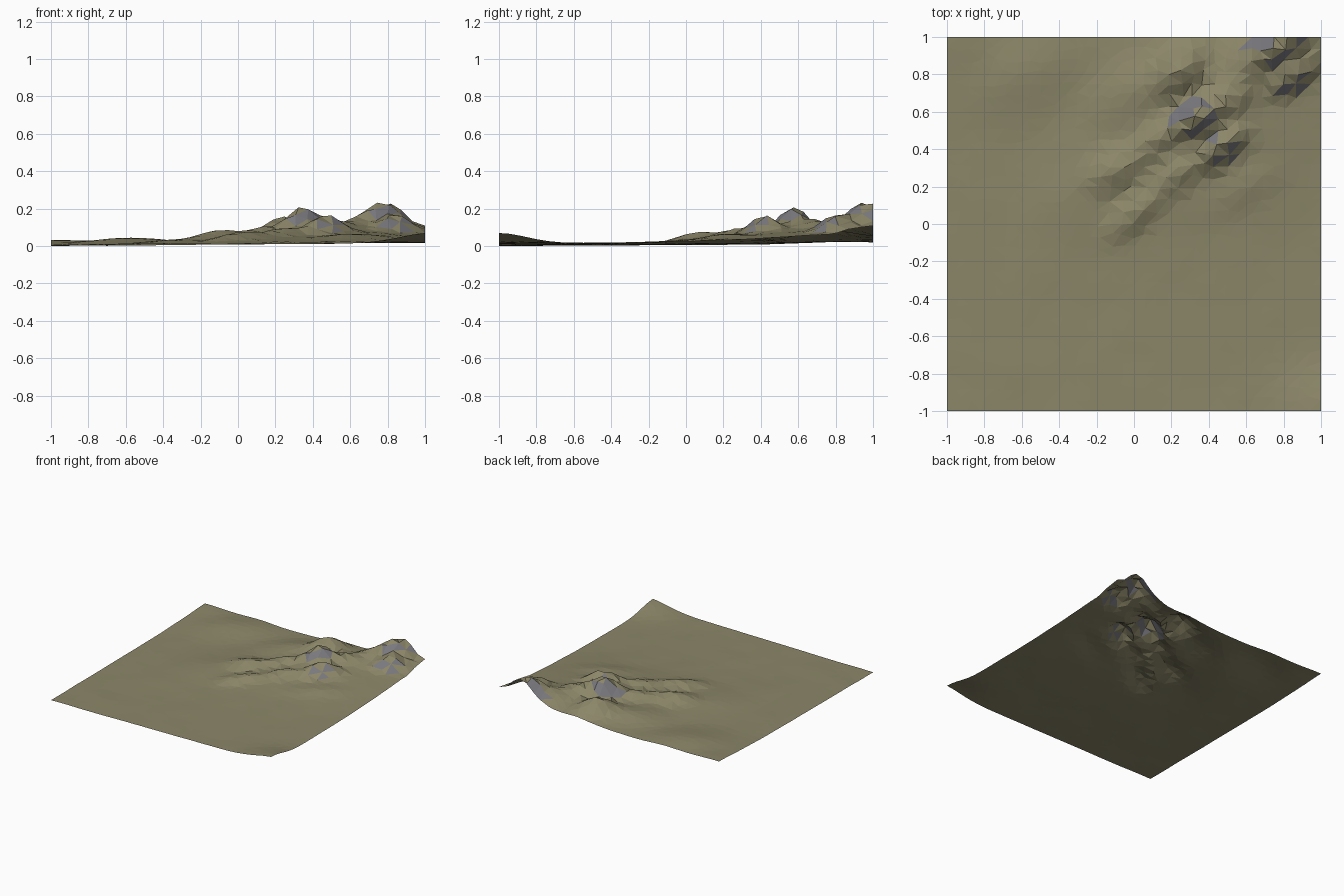
import bpy, bmesh, math, random
from mathutils import Vector, noise

if "Cube" in bpy.data.objects:
    bpy.data.objects.remove(bpy.data.objects["Cube"])

random.seed(4)
N = 32

# hills: x, y, height, half-length along ridge, half-width, ridge angle
HILLS = [
    (0.78, 0.96, 0.215, 0.14, 0.085, 40),
    (0.64, 0.88, 0.120, 0.16, 0.10, 40),
    (0.84, 0.80, 0.140, 0.14, 0.065, 35),
    (1.00, 1.00, 0.080, 0.12, 0.10, 35),
    (0.34, 0.57, 0.193, 0.11, 0.075, 40),
    (0.50, 0.66, 0.120, 0.16, 0.09, 40),
    (0.47, 0.42, 0.148, 0.13, 0.065, 38),
    (0.24, 0.81, 0.135, 0.13, 0.085, 40),
    (0.05, 0.72, 0.050, 0.20, 0.12, 40),
    (0.24, 0.28, 0.078, 0.15, 0.07, 40),
    (0.03, 0.08, 0.066, 0.15, 0.065, 40),
    (0.14, 0.46, 0.085, 0.14, 0.07, 35),
    (-0.08, 0.30, 0.070, 0.15, 0.08, 30),
    (0.62, 0.22, 0.040, 0.20, 0.09, 30),
    (0.55, 0.62, 0.060, 0.50, 0.32, 42),
    (-0.25, 0.15, 0.024, 0.25, 0.18, 45),
    (-0.58, 0.82, 0.030, 0.20, 0.15, 20),
    (-1.00, 1.00, 0.020, 0.30, 0.25, 0),
    (1.00, -1.00, 0.052, 0.17, 0.13, 45),
]


def height(x, y):
    total = 0
    for hx, hy, h, length, width, angle in HILLS:
        c, s = math.cos(math.radians(angle)), math.sin(math.radians(angle))
        u = ((x - hx) * c + (y - hy) * s) / length
        v = ((y - hy) * c - (x - hx) * s) / width
        total += (h * math.exp(-0.5 * (u * u + v * v))) ** 3
    hill = total ** (1 / 3)
    rough = noise.noise(Vector((x * 5, y * 5, 1.7))) * (0.003 + 0.05 * hill)
    return 0.014 + 0.008 * x + 0.005 * y + hill + rough


def material(name, colour):
    m = bpy.data.materials.new(name)
    m.diffuse_color = (*colour, 1)
    m.use_nodes = True
    m.node_tree.nodes["Principled BSDF"].inputs["Base Color"].default_value = m.diffuse_color
    return m


# jittered grid sheet, edges kept straight
bm = bmesh.new()
bmesh.ops.create_grid(bm, x_segments=N, y_segments=N, size=1)
step = 2 / N
for v in bm.verts:
    if abs(v.co.x) < 0.999:
        v.co.x += random.uniform(-0.25, 0.25) * step
    if abs(v.co.y) < 0.999:
        v.co.y += random.uniform(-0.25, 0.25) * step
    v.co.z = height(v.co.x, v.co.y)
low = min(v.co.z for v in bm.verts)
for v in bm.verts:
    v.co.z -= low
bmesh.ops.triangulate(bm, faces=bm.faces[:], quad_method='SHORT_EDGE')

# rock shows on the steepest faces
bm.normal_update()
for f in bm.faces:
    f.smooth = False
    f.material_index = 1 if f.normal.z < 0.74 else 0

mesh = bpy.data.meshes.new("terrain")
bm.to_mesh(mesh)
bm.free()
mesh.materials.append(material("dry_grass", (0.26, 0.24, 0.14)))
mesh.materials.append(material("rock", (0.19, 0.19, 0.21)))
terrain = bpy.data.objects.new("terrain", mesh)
bpy.context.collection.objects.link(terrain)
